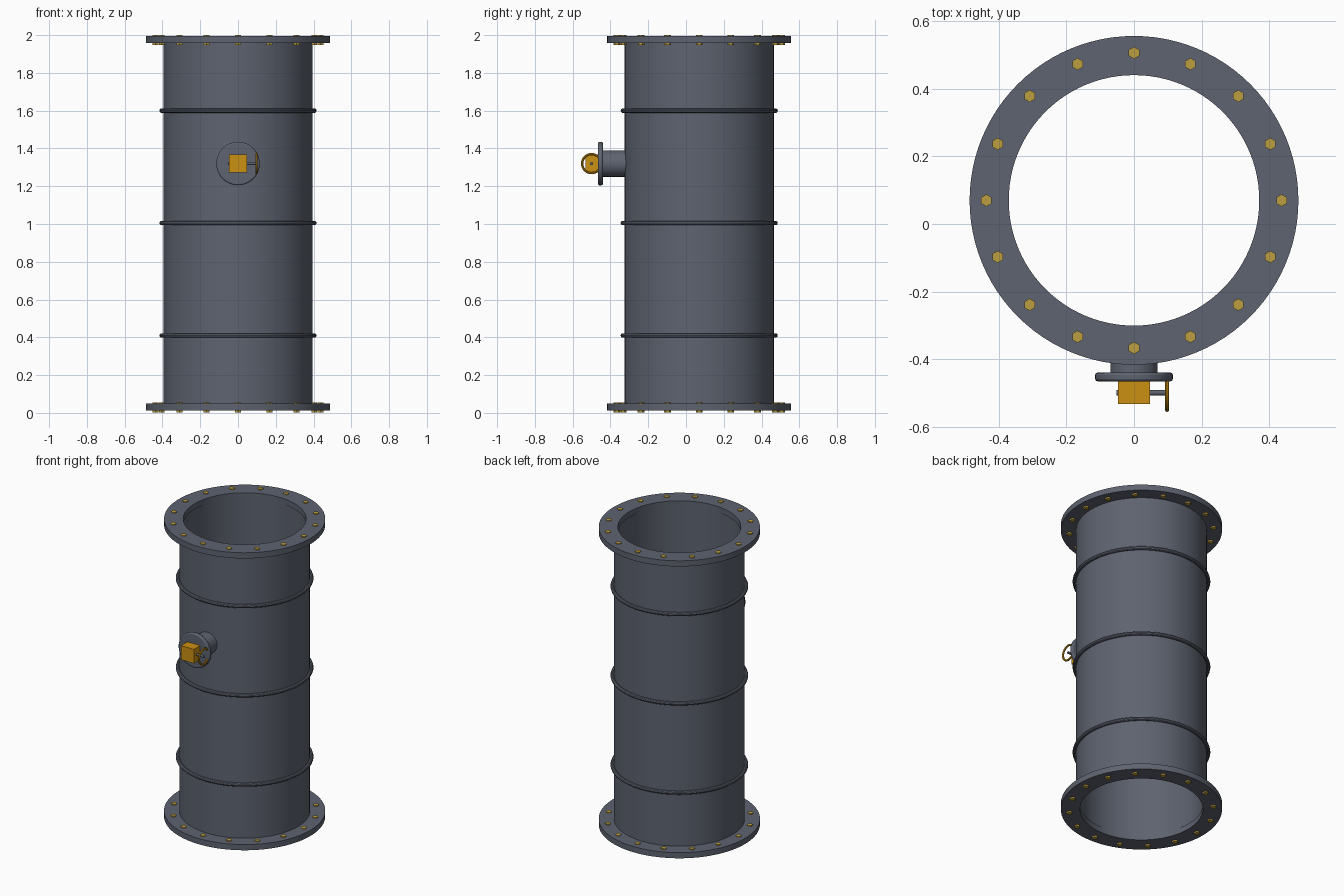
import bpy, math
from mathutils import Vector

cube = bpy.data.objects.get("Cube")
if cube:
    bpy.data.objects.remove(cube, do_unlink=True)

CY = 0.07            # pipe axis
VALVE_Z = 1.32       # branch height
WHEEL_Y = -0.50


def material(name, rgb):
    m = bpy.data.materials.new(name)
    m.use_nodes = True
    m.diffuse_color = (*rgb, 1)
    m.node_tree.nodes["Principled BSDF"].inputs["Base Color"].default_value = (*rgb, 1)
    return m


STEEL = material("steel grey", (0.11, 0.125, 0.16))
GOLD = material("valve orange", (0.60, 0.28, 0.006))
BRASS = material("bolt brass", (0.50, 0.34, 0.05))

ALONG = {"X": (0, math.pi / 2, 0), "Y": (math.pi / 2, 0, 0), "Z": (0, 0, 0)}


def finish(name, mat, smooth=True):
    ob = bpy.context.object
    ob.name = name
    ob.data.materials.clear()
    ob.data.materials.append(mat)
    if smooth:
        bpy.ops.object.shade_smooth_by_angle(angle=math.radians(35))
    return ob


def cylinder(name, mat, r, start, end, axis, sides=48, smooth=True):
    a, b = Vector(start), Vector(end)
    bpy.ops.mesh.primitive_cylinder_add(vertices=sides, radius=r, depth=(b - a).length,
                                        location=(a + b) / 2, rotation=ALONG[axis])
    return finish(name, mat, smooth)


def torus(name, mat, major, minor, loc, axis, segments, sides=10):
    bpy.ops.mesh.primitive_torus_add(major_radius=major, minor_radius=minor, location=loc,
                                     rotation=ALONG[axis], major_segments=segments,
                                     minor_segments=sides)
    return finish(name, mat)


def tube(name, mat, inner, outer, z0, z1, sides=96):
    # rectangular section swept around the pipe axis
    section = [(inner, z0), (outer, z0), (outer, z1), (inner, z1)]
    verts, faces = [], []
    for i in range(sides):
        a = math.tau * i / sides
        verts += [(r * math.cos(a), r * math.sin(a), z) for r, z in section]
        n = (i + 1) % sides
        for k in range(4):
            m = (k + 1) % 4
            faces.append((4 * i + k, 4 * n + k, 4 * n + m, 4 * i + m))
    me = bpy.data.meshes.new(name)
    me.from_pydata(verts, [], faces)
    ob = bpy.data.objects.new(name, me)
    ob.location = (0, CY, 0)
    bpy.context.collection.objects.link(ob)
    bpy.ops.object.select_all(action="DESELECT")
    ob.select_set(True)
    bpy.context.view_layer.objects.active = ob
    return finish(name, mat)


# Main pipe and stiffening rings
tube("pipe_wall", STEEL, 0.377, 0.395, 0.03, 1.975)
for i, z in enumerate((0.41, 1.005, 1.60)):
    torus(f"stiffening_ring_{i + 1}", STEEL, 0.404, 0.012, (0, CY, z), "Z", 96)

# End flanges with hexagonal bolts
for end, z0, z1 in (("bottom", 0.012, 0.05), ("top", 1.957, 1.995)):
    tube(end + "_flange", STEEL, 0.371, 0.487, z0, z1)
    for i in range(16):
        a = math.tau * i / 16
        x, y = 0.437 * math.cos(a), CY + 0.437 * math.sin(a)
        cylinder(f"{end}_bolt_{i + 1}", BRASS, 0.018, (x, y, z0 - 0.01), (x, y, z1 + 0.005),
                 "Z", 6, False)

# Side branch and its rounded flange
cylinder("branch_pipe", STEEL, 0.07, (0, -0.30, VALVE_Z), (0, -0.45, VALVE_Z), "Y")
flange = cylinder("branch_flange", STEEL, 0.115, (0, -0.44, VALVE_Z), (0, -0.466, VALVE_Z), "Y")
bevel = flange.modifiers.new("rounded rim", "BEVEL")
bevel.width, bevel.segments = 0.007, 2
bevel.limit_method = "ANGLE"

# Valve block, stem and hand wheel
bpy.ops.mesh.primitive_cube_add(size=1, location=(0, -0.498, VALVE_Z))
block = finish("valve_block", GOLD, False)
block.scale = (0.094, 0.07, 0.094)
cylinder("valve_stem", STEEL, 0.008, (-0.052, WHEEL_Y, VALVE_Z), (0.102, WHEEL_Y, VALVE_Z), "X", 16)
torus("hand_wheel", GOLD, 0.05, 0.0065, (0.098, WHEEL_Y, VALVE_Z), "X", 40)
